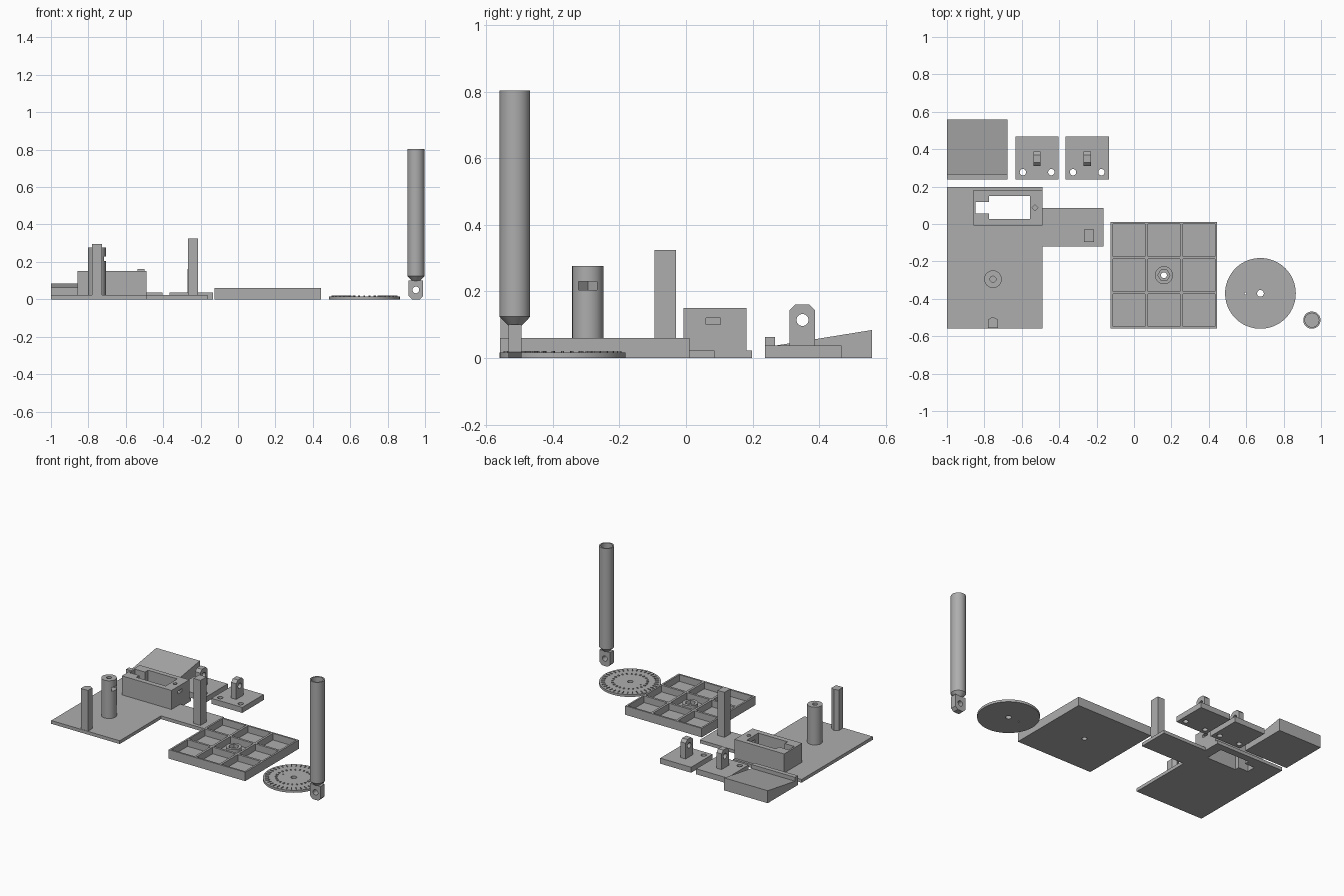
import bpy, bmesh, math
from mathutils import Matrix, Vector

cube = bpy.data.objects.get("Cube")
if cube:
    bpy.data.objects.remove(cube)

grey = bpy.data.materials.new("plain grey")
grey.use_nodes = True
grey.diffuse_color = (0.42, 0.42, 0.42, 1)
grey.node_tree.nodes["Principled BSDF"].inputs["Base Color"].default_value = (0.42, 0.42, 0.42, 1)


def finish(name, bm):
    bmesh.ops.recalc_face_normals(bm, faces=bm.faces)
    mesh = bpy.data.meshes.new(name)
    bm.to_mesh(mesh)
    bm.free()
    mesh.materials.append(grey)
    ob = bpy.data.objects.new(name, mesh)
    bpy.context.collection.objects.link(ob)
    return ob


def prism(name, pts, lo, hi, axis="z"):
    """Extrude an outline along an axis; outline is (x,y), (y,z) or (x,z)."""
    place = {"z": lambda a, b: (a, b, lo), "x": lambda a, b: (lo, a, b), "y": lambda a, b: (a, lo, b)}[axis]
    bm = bmesh.new()
    face = bm.faces.new([bm.verts.new(place(a, b)) for a, b in pts])
    ext = bmesh.ops.extrude_face_region(bm, geom=[face])["geom"]
    shift = Vector([hi - lo if c == axis else 0 for c in "xyz"])
    bmesh.ops.translate(bm, vec=shift, verts=[v for v in ext if isinstance(v, bmesh.types.BMVert)])
    return finish(name, bm)


def rect(a0, a1, b0, b1):
    return [(a0, b0), (a1, b0), (a1, b1), (a0, b1)]


def ring(a, b, r, n=32, turn=0.0):
    return [(a + r * math.cos(turn + math.tau * i / n), b + r * math.sin(turn + math.tau * i / n)) for i in range(n)]


def tab_outline(a0, a1, b0, b1, c):
    """Rectangle with chamfered top corners."""
    return [(a0, b0), (a1, b0), (a1, b1 - c), (a1 - c, b1), (a0 + c, b1), (a0, b1 - c)]


def boolean(ob, others, operation="DIFFERENCE"):
    for other in others:
        mod = ob.modifiers.new("cut", "BOOLEAN")
        mod.operation = operation
        mod.solver = "EXACT"
        mod.object = other
        bpy.context.view_layer.objects.active = ob
        bpy.ops.object.modifier_apply(modifier=mod.name)
        bpy.data.objects.remove(other)
    return ob


def smooth(ob):
    bpy.ops.object.select_all(action="DESELECT")
    ob.select_set(True)
    bpy.context.view_layer.objects.active = ob
    bpy.ops.object.shade_smooth_by_angle(angle=math.radians(30))


# Base plate with its arm
base = prism("base_plate", [(-1, -0.559), (-0.49, -0.559), (-0.49, -0.12), (-0.163, -0.12),
                            (-0.163, 0.086), (-0.49, 0.086), (-0.49, 0.198), (-1, 0.198)], 0, 0.022)

# Motor housing, with the slot running on through the plate
housing = prism("motor_housing", rect(-0.859, -0.49, -0.008, 0.182), 0.022, 0.15)
slot = [(-0.775, 0.026), (-0.557, 0.026), (-0.557, 0.15), (-0.775, 0.15),
        (-0.775, 0.117), (-0.848, 0.117), (-0.848, 0.057), (-0.775, 0.057)]
for part in (base, housing):
    boolean(part, [prism("cutter", slot, -0.1, 0.3)])
boolean(housing, [prism("cutter", rect(0.06, 0.103, 0.1, 0.12), -0.6, -0.4, "x"),
                  prism("cutter", ring(-0.529, 0.087, 0.016, 4), 0.08, 0.3)])

# Round pillar with screw hole and nut slot
pillar = prism("round_pillar", ring(-0.754, -0.295, 0.047, 48), 0.022, 0.276)
boolean(pillar, [prism("cutter", ring(-0.754, -0.295, 0.016), 0.1, 0.4),
                 prism("cutter", [(-0.6, -0.323), (-0.6, -0.267), (-0.754, -0.267),
                                  (-0.786, -0.295), (-0.754, -0.323)], 0.204, 0.23)])
smooth(pillar)

# Pointed and square guide posts
prism("pointed_post", [(-0.781, -0.557), (-0.728, -0.557), (-0.728, -0.511),
                       (-0.754, -0.496), (-0.781, -0.511)], 0.022, 0.296)
prism("square_post", rect(-0.266, -0.213, -0.095, -0.03), 0.022, 0.325)

# Sloping tray with a front lip
prism("sloping_tray", [(0.238, 0), (0.559, 0), (0.559, 0.084), (0.268, 0.037),
                       (0.268, 0.063), (0.238, 0.063)], -1, -0.676, "x")

# Two mounting plates with pierced lugs
for side, cx in (("right", -0.518), ("left", -0.25)):
    plate = prism(side + "_mounting_plate", rect(cx - 0.115, cx + 0.115, 0.238, 0.467), 0, 0.037)
    boolean(plate, [prism("cutter", ring(cx + s * 0.076, 0.277, 0.017), -0.1, 0.1) for s in (-1, 1)])
    smooth(plate)
    lug = prism(side + "_lug", tab_outline(0.311, 0.388, 0.037, 0.161, 0.018), cx - 0.019, cx + 0.019, "x")
    boolean(lug, [prism("cutter", ring(0.35, 0.114, 0.018), cx - 0.1, cx + 0.1, "x")])
    smooth(lug)

# Compartment tray: nine cells cut from a block
tx, ty = 0.16, -0.274
tray = prism("compartment_tray", rect(tx - 0.285, tx + 0.285, ty - 0.285, ty + 0.285), 0, 0.06)
for i in (-1, 0, 1):
    for j in (-1, 0, 1):
        x, y = tx + i * 0.187, ty + j * 0.187
        boolean(tray, [prism("cutter", rect(x - 0.086, x + 0.086, y - 0.086, y + 0.086), 0.015, 0.2)])
boolean(tray, [prism("cutter", ring(tx, ty, 0.016), -0.1, 0.1)])
boss = prism("tray_boss", ring(tx, ty, 0.048, 40), 0.015, 0.05)
boolean(boss, [prism("cutter", ring(tx, ty, 0.016), -0.1, 0.2),
               prism("cutter", ring(tx, ty, 0.032, 6), 0.028, 0.2)])
smooth(boss)

# Dial disc with raised ticks in two rings
dx, dy = 0.676, -0.371
dial = prism("dial_disc", ring(dx, dy, 0.189, 72), 0, 0.016)
boolean(dial, [prism("cutter", ring(dx, dy, 0.018), -0.1, 0.1),
               prism("cutter", ring(dx - 0.08, dy, 0.005, 12), -0.1, 0.1)])
smooth(dial)
bm = bmesh.new()
for count, radius, length, width in ((36, 0.165, 0.024, 0.005), (24, 0.108, 0.012, 0.008)):
    for i in range(count):
        m = (Matrix.Translation((dx, dy, 0.018)) @ Matrix.Rotation(math.tau * i / count, 4, "Z")
             @ Matrix.Translation((radius, 0, 0)) @ Matrix.Diagonal((length, width, 0.005, 1)))
        bmesh.ops.create_cube(bm, size=1, matrix=m)
finish("dial_ticks", bm)

# Hollow tube, tapering to a pierced foot
px, py = 0.951, -0.514
bm = bmesh.new()
profile = [(0, 0.097), (0.02, 0.097), (0.046, 0.124), (0.046, 0.804), (0.037, 0.804), (0.037, 0.14), (0, 0.14)]
verts = [bm.verts.new((px + r, py, z)) for r, z in profile]
edges = [bm.edges.new(pair) for pair in zip(verts, verts[1:])]
bmesh.ops.spin(bm, geom=verts + edges, cent=(px, py, 0), axis=(0, 0, 1), angle=math.tau, steps=48)
bmesh.ops.remove_doubles(bm, verts=bm.verts, dist=0.0005)
smooth(finish("hollow_tube", bm))
c = 0.018
foot = prism("tube_foot", [(px - 0.039 + c, 0), (px + 0.039 - c, 0), (px + 0.039, c), (px + 0.039, 0.1),
                           (px - 0.039, 0.1), (px - 0.039, c)], py - 0.02, py + 0.02, "y")
boolean(foot, [prism("cutter", ring(px, 0.05, 0.018), py - 0.1, py + 0.1, "y")])
smooth(foot)
